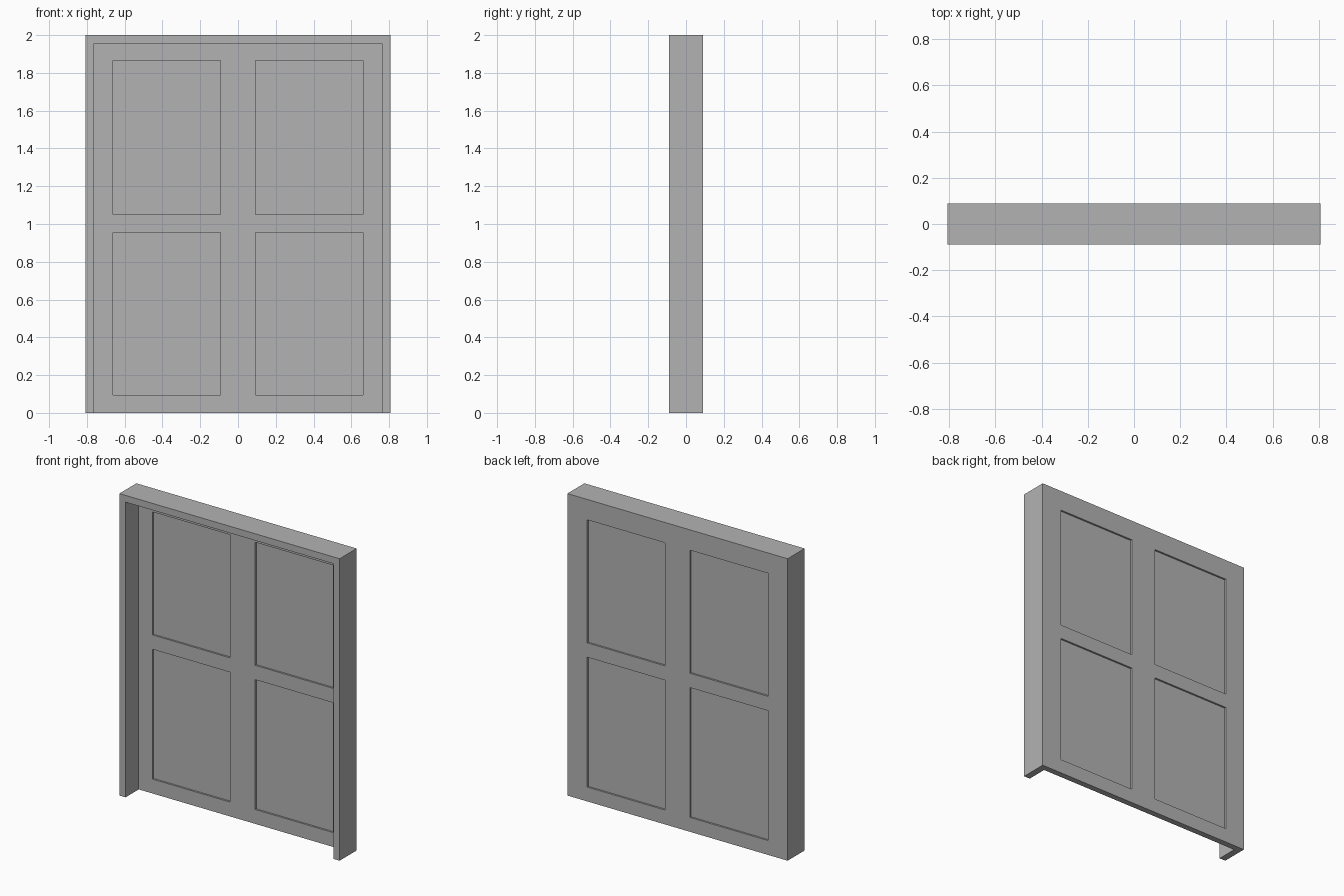
import bpy
import bmesh

W, D, H = 0.807, 0.089, 2.0      # half width, half depth, height
BAR = 0.045                      # frame bar width
DOOR = 0.04                      # door thickness
RECESS = 0.012                   # panel recess on both faces

if "Cube" in bpy.data.objects:
    bpy.data.objects.remove(bpy.data.objects["Cube"], do_unlink=True)

grey = bpy.data.materials.new("plain_grey")
colour = (0.45, 0.45, 0.45, 1)
grey.diffuse_color = colour
grey.use_nodes = True
grey.node_tree.nodes["Principled BSDF"].inputs["Base Color"].default_value = colour


def finish(name, bm):
    bmesh.ops.recalc_face_normals(bm, faces=bm.faces)
    mesh = bpy.data.meshes.new(name)
    bm.to_mesh(mesh)
    bm.free()
    mesh.materials.append(grey)
    obj = bpy.data.objects.new(name, mesh)
    bpy.context.collection.objects.link(obj)
    return obj


# Door frame: one U-shaped profile pushed through the full depth
bm = bmesh.new()
inner = W - BAR
outline = [(-W, 0), (-W, H), (W, H), (W, 0),
           (inner, 0), (inner, H - BAR), (-inner, H - BAR), (-inner, 0)]
face = bm.faces.new([bm.verts.new((x, -D, z)) for x, z in outline])
pushed = bmesh.ops.extrude_face_region(bm, geom=[face])["geom"]
bmesh.ops.translate(bm, vec=(0, 2 * D, 0),
                    verts=[v for v in pushed if isinstance(v, bmesh.types.BMVert)])
finish("door_frame", bm)

# Door leaf: gridded faces on both sides, with the panel cells pushed inward
xs = [-inner, -0.662, -0.092, 0.092, 0.662, inner]
zs = [0, 0.095, 0.955, 1.05, 1.865, H - BAR]
bm = bmesh.new()
back, front = D, D - DOOR


def quad(*points):
    bm.faces.new([bm.verts.new(p) for p in points])


for y, inward in ((front, RECESS), (back, -RECESS)):
    for i in range(5):
        for k in range(5):
            x0, x1, z0, z1 = xs[i], xs[i + 1], zs[k], zs[k + 1]
            panel = i % 2 == 1 and k % 2 == 1
            depth = y + inward if panel else y
            corners = [(x0, z0), (x1, z0), (x1, z1), (x0, z1)]
            quad(*[(x, depth, z) for x, z in corners])
            if panel:
                for (ax, az), (bx, bz) in zip(corners, corners[1:] + corners[:1]):
                    quad((ax, y, az), (bx, y, bz), (bx, depth, bz), (ax, depth, az))

# Outer edges of the leaf
for i in range(5):
    for z in (zs[0], zs[-1]):
        quad((xs[i], front, z), (xs[i + 1], front, z), (xs[i + 1], back, z), (xs[i], back, z))
    for x in (xs[0], xs[-1]):
        quad((x, front, zs[i]), (x, front, zs[i + 1]), (x, back, zs[i + 1]), (x, back, zs[i]))
bmesh.ops.remove_doubles(bm, verts=bm.verts, dist=0.0001)
bmesh.ops.dissolve_limit(bm, angle_limit=0.01, verts=bm.verts, edges=bm.edges)
finish("door_leaf", bm)
